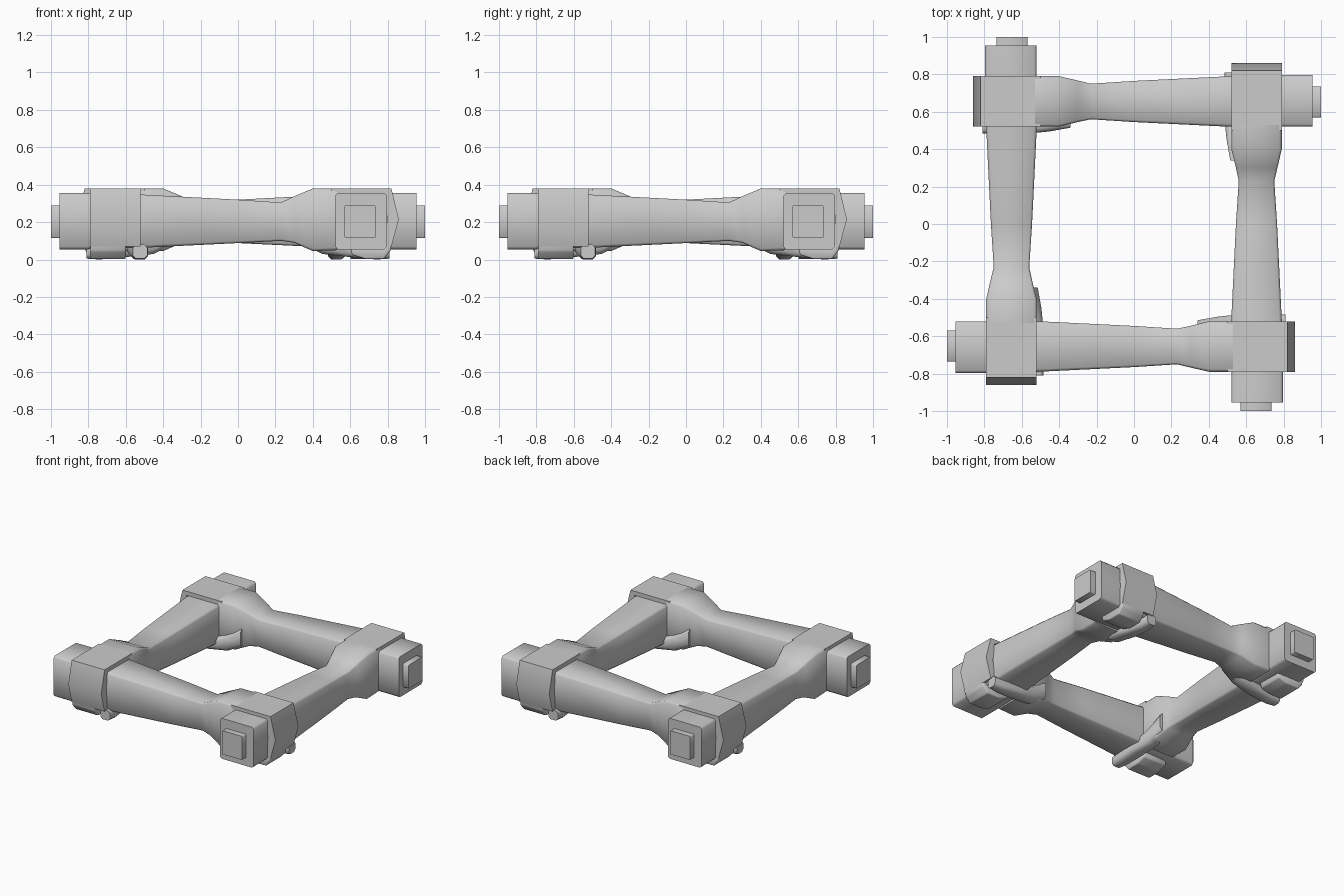
import bpy, bmesh, math
from mathutils import Matrix

if "Cube" in bpy.data.objects:
    bpy.data.objects.remove(bpy.data.objects["Cube"])


def finish(name, bm, turn, bevel=0.0, angle=50):
    """Turn a bmesh into a smooth-shaded object, rotated about the centre."""
    bmesh.ops.recalc_face_normals(bm, faces=bm.faces)
    if bevel:
        bmesh.ops.bevel(bm, geom=bm.edges[:], offset=bevel, segments=2,
                        profile=0.5, affect='EDGES')
    bm.transform(Matrix.Rotation(turn * math.pi / 2, 4, 'Z'))
    me = bpy.data.meshes.new(name)
    bm.to_mesh(me)
    bm.free()
    ob = bpy.data.objects.new(name, me)
    bpy.context.collection.objects.link(ob)
    bpy.ops.object.select_all(action='DESELECT')
    ob.select_set(True)
    bpy.context.view_layer.objects.active = ob
    bpy.ops.object.shade_smooth_by_angle(angle=math.radians(angle))
    return ob


def loft(sections, chamfer):
    """Skin chamfered rectangles given as (x, y0, y1, z0, z1)."""
    bm = bmesh.new()
    rings = []
    for x, y0, y1, z0, z1 in sections:
        c = chamfer * min(y1 - y0, z1 - z0)
        pts = [(y0 + c, z0), (y1 - c, z0), (y1, z0 + c), (y1, z1 - c),
               (y1 - c, z1), (y0 + c, z1), (y0, z1 - c), (y0, z0 + c)]
        rings.append([bm.verts.new((x, y, z)) for y, z in pts])
    for a, b in zip(rings, rings[1:]):
        for i in range(8):
            j = (i + 1) % 8
            bm.faces.new((a[i], a[j], b[j], b[i]))
    bm.faces.new(rings[0])
    bm.faces.new(rings[-1])
    return bm


def extrude_profile(profile, y0, y1):
    """Extrude an x/z outline along y."""
    bm = bmesh.new()
    face = bm.faces.new([bm.verts.new((x, y0, z)) for x, z in profile])
    new = bmesh.ops.extrude_face_region(bm, geom=[face])['geom']
    verts = [v for v in new if isinstance(v, bmesh.types.BMVert)]
    bmesh.ops.translate(bm, verts=verts, vec=(0, y1 - y0, 0))
    return bm


# forearm runs from the square cuff to the narrow wrist, then the palm
ARM = [(-0.955, -0.797, -0.52, 0.06, 0.36),
       (-0.80, -0.797, -0.52, 0.06, 0.36),
       (-0.51, -0.79, -0.52, 0.068, 0.352),
       (0.0, -0.765, -0.545, 0.093, 0.325),
       (0.23, -0.75, -0.56, 0.105, 0.31),
       (0.30, -0.767, -0.545, 0.095, 0.343),
       (0.40, -0.79, -0.52, 0.05, 0.385),
       (0.53, -0.79, -0.52, 0.055, 0.385)]
STUB = [(-1.0, -0.735, -0.57, 0.12, 0.295), (-0.95, -0.735, -0.57, 0.12, 0.295)]

# back of the hand and knuckles, bent over the neighbouring cuff
HAND = [(0.50, 0.385), (0.82, 0.385), (0.86, 0.22), (0.82, 0.075),
        (0.785, 0.085), (0.80, 0.22), (0.785, 0.355), (0.50, 0.355)]
# fingers curled underneath
FINGERS = [(0.825, 0.10), (0.815, 0.05), (0.78, 0.008), (0.68, 0.008),
           (0.61, 0.03), (0.60, 0.07), (0.78, 0.075)]
THUMB = [(0.34, -0.60, -0.515, 0.09, 0.22),
         (0.45, -0.60, -0.495, 0.035, 0.15),
         (0.60, -0.585, -0.48, 0.018, 0.095),
         (0.74, -0.57, -0.48, 0.005, 0.085),
         (0.81, -0.562, -0.485, 0.01, 0.085)]

# four identical arms, each gripping the next
for turn, side in enumerate(("front", "right", "back", "left")):
    finish(side + "_forearm", loft(ARM, 0.05), turn, angle=60)
    finish(side + "_arm_stub", loft(STUB, 0.03), turn)
    finish(side + "_hand", extrude_profile(HAND, -0.79, -0.52), turn)
    finish(side + "_fingers", extrude_profile(FINGERS, -0.79, -0.60), turn,
           bevel=0.008, angle=60)
    finish(side + "_thumb", loft(THUMB, 0.22), turn, angle=60)

# rest the model exactly on the floor
low = min(v.co.z for o in bpy.data.objects for v in o.data.vertices)
for o in bpy.data.objects:
    o.location.z -= low
